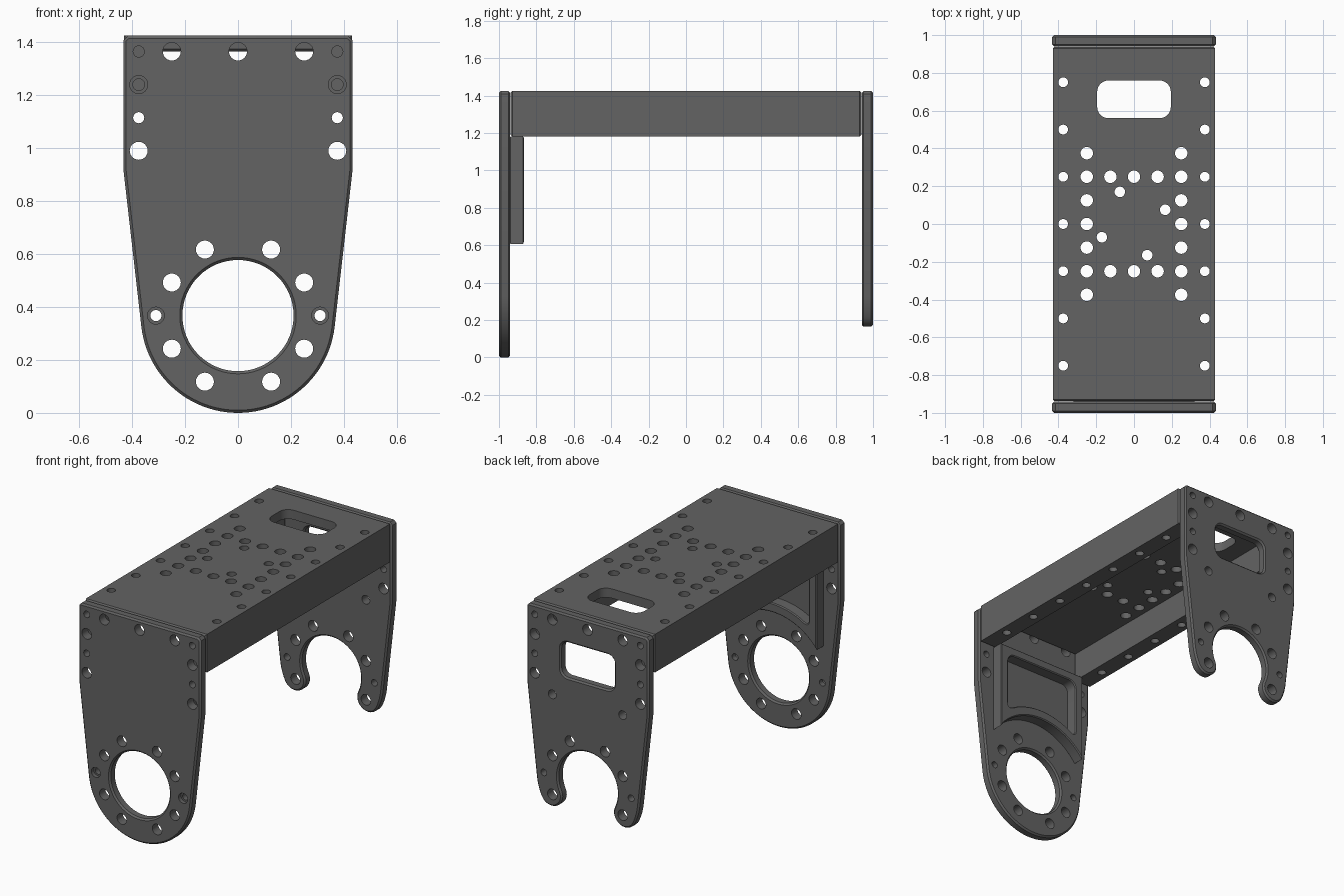
import bpy, bmesh
from math import sin, cos, radians, sqrt
from mathutils import Matrix, Vector

cube = bpy.data.objects.get("Cube")
if cube:
    bpy.data.objects.remove(cube, do_unlink=True)

metal = bpy.data.materials.new("dark_grey_metal")
metal.use_nodes = True
grey = (0.125, 0.125, 0.125, 1)
metal.diffuse_color = grey
metal.node_tree.nodes["Principled BSDF"].inputs["Base Color"].default_value = grey

FLAT = Matrix.Identity(4)                      # profile lies in x, y
UPRIGHT = Matrix.Rotation(radians(90), 4, "X")  # profile lies in x, z


def arc(cx, cy, r, a0, a1, n=16):
    return [(cx + r * cos(radians(a0 + (a1 - a0) * i / n)),
             cy + r * sin(radians(a0 + (a1 - a0) * i / n))) for i in range(n + 1)]


def circle(x, y, r, n=24):
    return arc(x, y, r, 0, 360, n)[:-1]


def rounded_box(x0, x1, y0, y1, r):
    return (arc(x1 - r, y1 - r, r, 0, 90, 6) + arc(x0 + r, y1 - r, r, 90, 180, 6)
            + arc(x0 + r, y0 + r, r, 180, 270, 6) + arc(x1 - r, y0 + r, r, 270, 360, 6))


def mirrored(half):
    return half + [(-x, y) for x, y in reversed(half) if x > 0.001]


def both(points):
    return [(s * x, y) for x, y in points for s in (1, -1)]


def finish(obj):
    obj.data.shade_smooth()
    obj.data.set_sharp_from_angle(angle=radians(32))


def slab(name, loops, lo, hi, frame, chamfer=0.0):
    """Filled profile with holes, extruded from lo to hi along its normal axis."""
    curve = bpy.data.curves.new(name, "CURVE")
    curve.dimensions = "2D"
    curve.fill_mode = "BOTH"
    curve.extrude = (hi - lo) / 2 - chamfer
    curve.bevel_depth = chamfer
    curve.bevel_resolution = 0
    curve.offset = -chamfer
    for loop in loops:
        spline = curve.splines.new("POLY")
        spline.points.add(len(loop) - 1)
        for p, (x, y) in zip(spline.points, loop):
            p.co = (x, y, 0, 1)
        spline.use_cyclic_u = True
    temp = bpy.data.objects.new(name + "_curve", curve)
    bpy.context.collection.objects.link(temp)
    deps = bpy.context.evaluated_depsgraph_get()
    mesh = bpy.data.meshes.new_from_object(temp.evaluated_get(deps))
    bpy.data.objects.remove(temp, do_unlink=True)
    mid = (lo + hi) / 2
    shift = (0, 0, mid) if frame is FLAT else (0, mid, 0)
    mesh.transform(Matrix.Translation(Vector(shift)) @ frame)
    bm = bmesh.new()
    bm.from_mesh(mesh)
    bmesh.ops.remove_doubles(bm, verts=bm.verts, dist=0.0002)
    bmesh.ops.recalc_face_normals(bm, faces=bm.faces)
    bm.to_mesh(mesh)
    bm.free()
    mesh.materials.clear()
    mesh.materials.append(metal)
    obj = bpy.data.objects.new(name, mesh)
    bpy.context.collection.objects.link(obj)
    finish(obj)
    return obj


def drill(obj, loops, lo, hi, frame):
    """Cut the loops out of obj between lo and hi."""
    cutter = slab("cutter", loops, lo, hi, frame)
    cutter.hide_render = True
    mod = obj.modifiers.new("drill", "BOOLEAN")
    mod.object = cutter
    mod.operation = "DIFFERENCE"
    mod.solver = "EXACT"
    deps = bpy.context.evaluated_depsgraph_get()
    mesh = bpy.data.meshes.new_from_object(obj.evaluated_get(deps))
    obj.modifiers.clear()
    obj.data = mesh
    bpy.data.objects.remove(cutter, do_unlink=True)
    finish(obj)


# Shared end plate shape and hole pattern
TOP, WIDE, HUB, RING, BORE = 1.425, 0.433, 0.3675, 0.3675, 0.21
shoulder = [(WIDE - 0.017, TOP), (WIDE, TOP - 0.017), (WIDE, 0.92)]
large = both([(0.25, 1.365), (0.375, 1.24), (0.375, 0.99), (0.125, 0.617), (0.25, 0.4925),
              (0.25, 0.2425)]) + [(0, 1.365)]
small = both([(0.375, 1.365), (0.375, 1.115), (0.31, HUB)])
plate_holes = [circle(x, z, 0.034) for x, z in large] + [circle(x, z, 0.021) for x, z in small]

# Front plate with a full bearing bore
front_outline = mirrored(shoulder + arc(0, HUB, RING, -6.5, -90, 24))
front = slab("front_plate", [front_outline, circle(0, HUB, BORE, 64)], -1, -0.94, UPRIGHT, 0.01)
low_holes = [circle(x, z, 0.034) for x, z in both([(0.125, 0.118)])]
drill(front, plate_holes + low_holes, -1.1, -0.9, UPRIGHT)
drill(front, [circle(x, z, 0.032) for x, z in both([(0.31, HUB)])], -1.1, -0.975, UPRIGHT)

# Back plate with an open hook and a window
tip = -25.5
mid_r, cap_r = (RING + BORE) / 2, (RING - BORE) / 2
cap = arc(mid_r * cos(radians(tip)), HUB + mid_r * sin(radians(tip)), cap_r, tip, tip - 180, 14)
hook = shoulder + arc(0, HUB, RING, -6.5, tip, 6) + cap[1:-1] + arc(0, HUB, BORE, tip, 90, 32)
window = rounded_box(-0.19, 0.19, 1.02, 1.245, 0.05)
back = slab("back_plate", [mirrored(hook), window], 0.94, 1, UPRIGHT, 0.01)
extra = [circle(x, z, 0.028) for x, z in both([(0.25, 0.885)])]
drill(back, plate_holes + extra, 0.9, 1.1, UPRIGHT)

# Channel beam: top web with two solid side rails
INNER, BASE, WEB = 0.315, 1.18, 1.365
channel = mirrored([(WIDE - 0.003, TOP), (WIDE - 0.003, BASE), (INNER, BASE), (INNER, WEB)])
beam = slab("channel_beam", [channel], -0.938, 0.938, UPRIGHT, 0.01)
steps = [i * 0.125 for i in range(-3, 4)]
deck = both([(0.25, y) for y in steps])
deck += [(x, s * 0.25) for x in (-0.125, 0, 0.125) for s in (1, -1)]
pins = [(-0.075, 0.17), (0.165, 0.075), (-0.17, -0.07), (0.07, -0.165)]
rail = both([(0.375, i * 0.25) for i in range(-3, 4)])
drill(beam, [circle(x, y, 0.033) for x, y in deck]
      + [circle(x, y, 0.028) for x, y in pins]
      + [circle(x, y, 0.026) for x, y in rail]
      + [rounded_box(-0.195, 0.195, 0.56, 0.76, 0.06)], 1.1, 1.5, FLAT)
end_holes = [circle(x, z, 0.022) for x, z in both([(0.375, 1.24), (0.375, 1.365)])]
for lo, hi in ((-1, -0.83), (0.83, 1)):
    drill(beam, end_holes, lo, hi, UPRIGHT)


# Stiffening frame behind the front plate, arched over the bore
def arch(r, half_width, n=16):
    pts = []
    for i in range(n + 1):
        x = half_width * (1 - i / n)
        pts.append((x, HUB + sqrt(r * r - x * x)))
    return pts


def fillet(prev, corner, after, r):
    a, b, c = Vector(prev), Vector(corner), Vector(after)
    a, c = b + (a - b).normalized() * r, b + (c - b).normalized() * r
    return [tuple(a * (1 - t) ** 2 + b * 2 * t * (1 - t) + c * t * t)
            for t in (i / 6 for i in range(7))]


outer = mirrored([(0.32, BASE)] + arch(0.4, 0.32))
side, lid = 0.265, 1.125
low = arch(0.46, side)
pocket = mirrored(arc(side - 0.05, lid - 0.05, 0.05, 90, 0, 6)
                  + fillet((side, lid), low[0], low[3], 0.045) + low[4:])
slab("stiffening_frame", [outer, pocket], -0.945, -0.865, UPRIGHT, 0.006)
